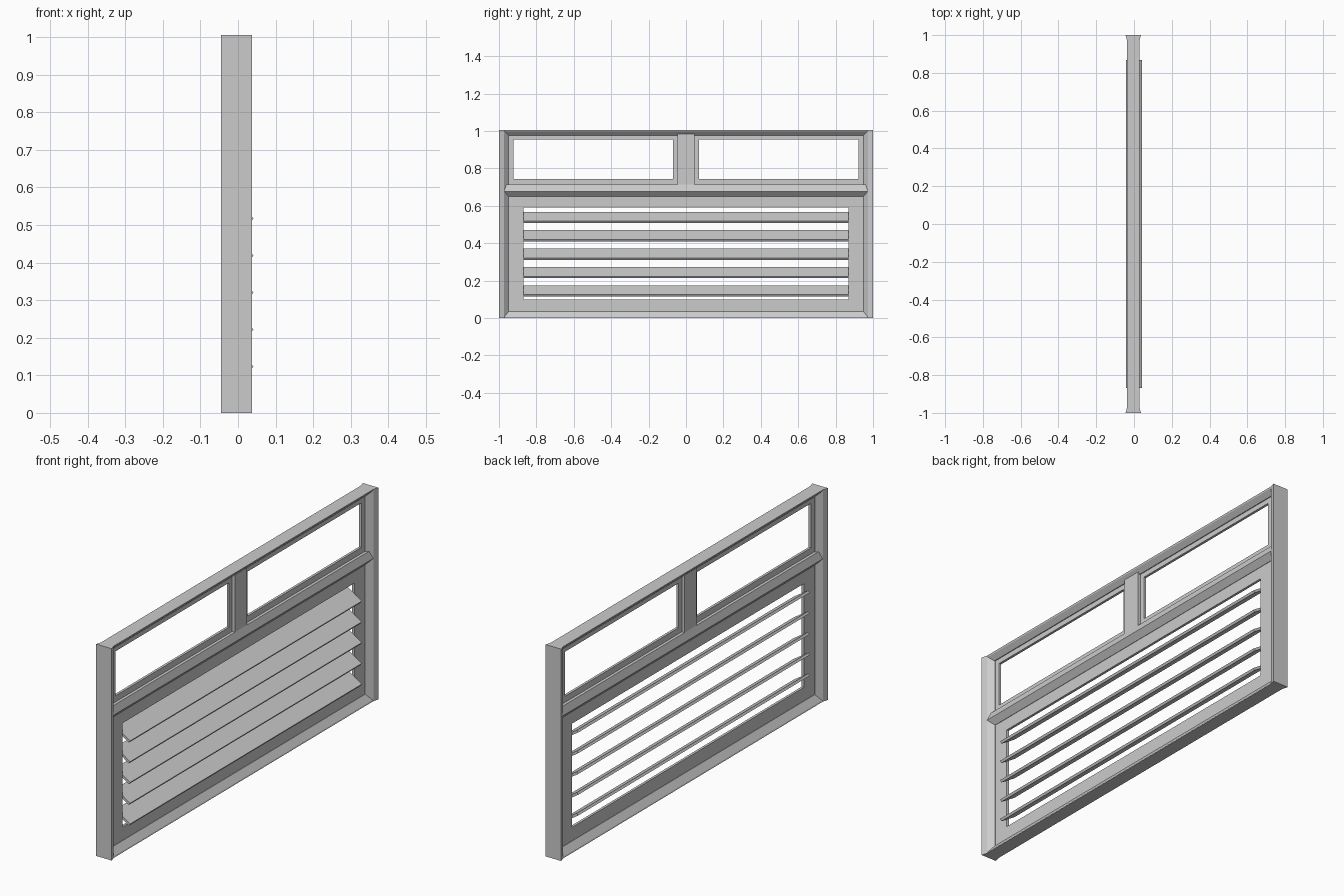
import bpy, math
from mathutils import Vector

if "Cube" in bpy.data.objects:
    bpy.data.objects.remove(bpy.data.objects["Cube"])

CX = -0.004  # mid-plane of the frame depth


def make(name, verts, faces):
    me = bpy.data.meshes.new(name)
    me.from_pydata(verts, [], faces)
    me.update()
    ob = bpy.data.objects.new(name, me)
    bpy.context.collection.objects.link(ob)
    return ob


def prism(name, section, place, a, b):
    """Extrude a closed 2D section from a to b; place(p, t) gives the 3D point."""
    n = len(section)
    verts = [place(p, t) for t in (a, b) for p in section]
    faces = [tuple(range(n))[::-1], tuple(range(n, 2 * n))]
    faces += [(i, (i + 1) % n, n + (i + 1) % n, n + i) for i in range(n)]
    ob = make(name, verts, faces)
    import bmesh
    bm = bmesh.new()
    bm.from_mesh(ob.data)
    bmesh.ops.recalc_face_normals(bm, faces=bm.faces)
    bm.to_mesh(ob.data)
    bm.free()
    return ob


def both_sides(half):
    """Mirror (half depth, position) points about the mid-plane."""
    return [(CX + d, p) for d, p in half] + [(CX - d, p) for d, p in reversed(half)]


def rail(name, half, length=0.975):
    return prism(name, both_sides(half), lambda p, t: (p[0], t, p[1]), -length, length)


def ring(name, y0, y1, z0, z1, iy0, iy1, iz0, iz1, d):
    """Flat rectangular frame with a rectangular opening."""
    outer = [(y0, z0), (y1, z0), (y1, z1), (y0, z1)]
    inner = [(iy0, iz0), (iy1, iz0), (iy1, iz1), (iy0, iz1)]
    verts = [(CX + s * d, y, z) for s in (1, -1) for loop in (outer, inner) for y, z in loop]
    faces = []
    for i in range(4):
        j = (i + 1) % 4
        faces += [(i, j, 4 + j, 4 + i), (8 + j, 8 + i, 12 + i, 12 + j),
                  (j, i, 8 + i, 8 + j), (4 + i, 4 + j, 12 + j, 12 + i)]
    return make(name, verts, faces)


# Side jambs, flared at the outer edge and stepped in to the panel
for s, side in ((-1, "left"), (1, "right")):
    prism(f"jamb_{side}",
          both_sides([(0.041, s), (0.033, s * 0.973), (0.008, s * 0.948)]),
          lambda p, t: (p[0], p[1], t), 0, 1.005)

# Horizontal rails with sloping faces
rail("top_rail", [(0.033, 1.005), (0.031, 0.998), (0.010, 0.977)])
rail("middle_rail", [(0.008, 0.65), (0.033, 0.677), (0.020, 0.713)])
rail("bottom_rail", [(0.033, 0.0), (0.031, 0.006), (0.008, 0.036)])

# Mullion between the upper windows
prism("mullion", both_sides([(0.020, -0.046), (0.020, 0.046)]),
      lambda p, t: (p[0], p[1], t), 0.70, 0.985)

# Upper window frames
for s, side in ((-1, "left"), (1, "right")):
    y0, y1 = sorted((s * 0.043, s * 0.955))
    i0, i1 = sorted((s * 0.07, s * 0.922))
    ring(f"window_frame_{side}", y0, y1, 0.708, 0.982, i0, i1, 0.742, 0.953, 0.006)

# Lower louvre panel
ring("louvre_panel", -0.955, 0.955, 0.03, 0.655, -0.87, 0.87, 0.10, 0.592, 0.006)

# Tilted slats
ang, hl, ht = math.radians(33), 0.0455, 0.006
c, sn = math.cos(ang), math.sin(ang)
for i in range(5):
    zc = 0.144 + 0.0985 * i
    sec = [(u * c + v * sn, zc - u * sn + v * c)
           for u, v in ((-hl, -ht), (hl, -ht), (hl, ht), (-hl, ht))]
    prism(f"slat_{i + 1}", sec, lambda p, t: (p[0], t, p[1]), -0.868, 0.868)
